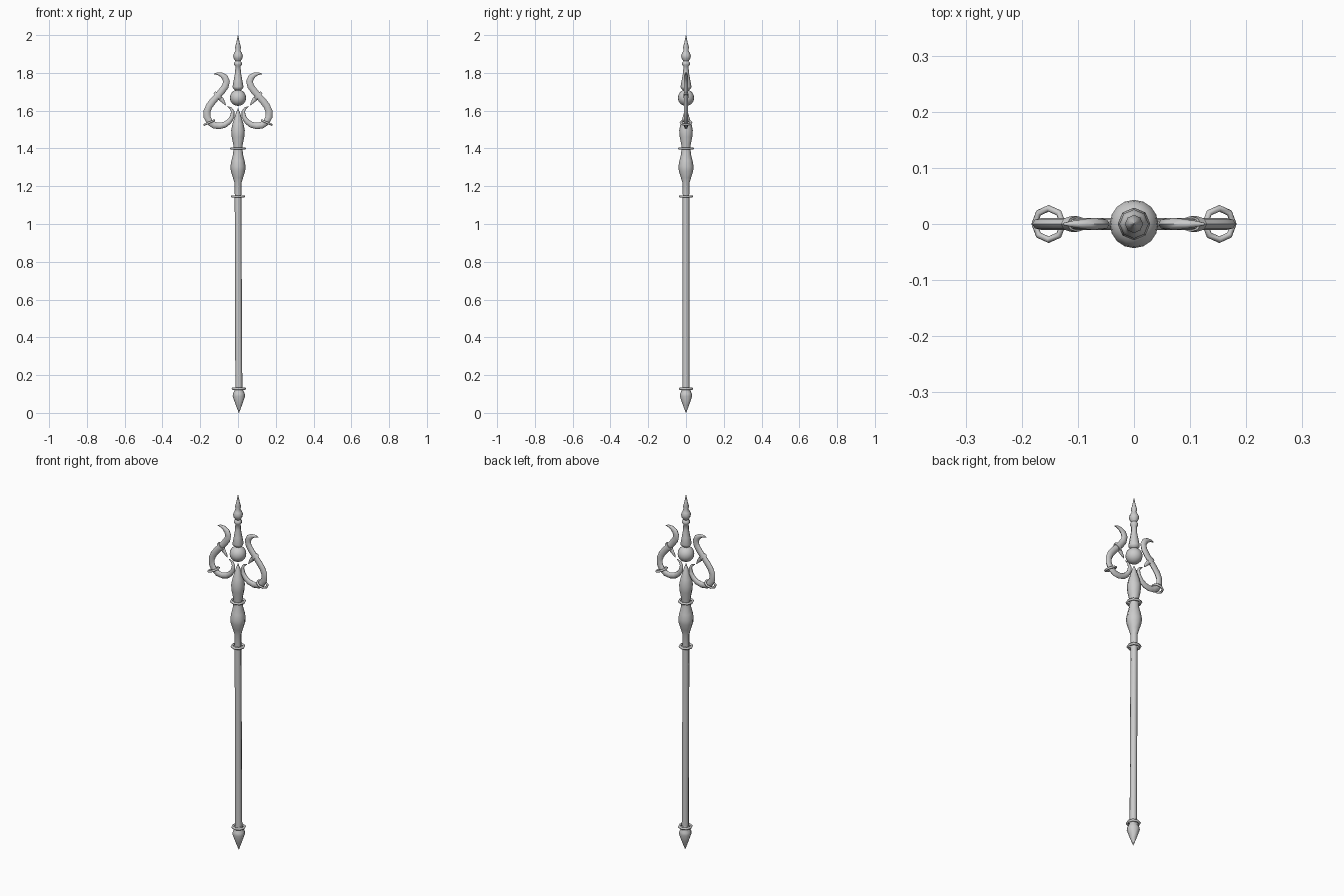
import bpy, bmesh, math
from mathutils import Vector, Matrix

if "Cube" in bpy.data.objects:
    bpy.data.objects.remove(bpy.data.objects["Cube"])


def finish(bm, name, angle=55):
    bmesh.ops.recalc_face_normals(bm, faces=bm.faces)
    me = bpy.data.meshes.new(name)
    bm.to_mesh(me)
    bm.free()
    ob = bpy.data.objects.new(name, me)
    bpy.context.collection.objects.link(ob)
    bpy.ops.object.select_all(action='DESELECT')
    ob.select_set(True)
    bpy.context.view_layer.objects.active = ob
    bpy.ops.object.shade_smooth_by_angle(angle=math.radians(angle))
    return ob


def skin(name, rings):
    """Join successive loops of points into a closed tube."""
    bm = bmesh.new()
    loops = [[bm.verts.new(p) for p in r] for r in rings]
    n = len(loops[0])
    for a, b in zip(loops, loops[1:]):
        for i in range(n):
            j = (i + 1) % n
            bm.faces.new((a[i], a[j], b[j], b[i]))
    bm.faces.new(loops[0])
    bm.faces.new(loops[-1])
    return finish(bm, name)


def lean(z):
    return 0.005 * max(0, 1 - z / 1.15)


def lathe(name, profile, n=8):
    return skin(name, [[(lean(z) + r * math.cos(math.tau * i / n),
                         r * math.sin(math.tau * i / n), z) for i in range(n)]
                       for r, z in profile])


def sweep(name, pts, n=8):
    """Sweep an ellipse along (x, z, in-plane half width, y half width)."""
    rings = []
    for k, (x, z, w, h) in enumerate(pts):
        a, b = pts[max(k - 1, 0)], pts[min(k + 1, len(pts) - 1)]
        t = Vector((b[0] - a[0], 0, b[1] - a[1])).normalized()
        nrm = Vector((-t.z, 0, t.x))
        c = Vector((x, 0, z))
        rings.append([c + nrm * w * math.cos(math.tau * i / n)
                      + Vector((0, h * math.sin(math.tau * i / n), 0)) for i in range(n)])
    return skin(name, rings)


def torus(name, loc, R, r, tilt=0, n=8, m=6):
    bm = bmesh.new()
    g = [[bm.verts.new(((R + r * math.cos(math.tau * j / m)) * math.cos(math.tau * i / n),
                        (R + r * math.cos(math.tau * j / m)) * math.sin(math.tau * i / n),
                        r * math.sin(math.tau * j / m))) for j in range(m)] for i in range(n)]
    for i in range(n):
        for j in range(m):
            k, l = (i + 1) % n, (j + 1) % m
            bm.faces.new((g[i][j], g[k][j], g[k][l], g[i][l]))
    bm.transform(Matrix.Translation(loc) @ Matrix.Rotation(tilt, 4, 'Y'))
    return finish(bm, name, 65)


def mirror_x(ob):
    m = ob.modifiers.new("mirror", 'MIRROR')
    m.use_axis = (True, False, False)
    m.use_mirror_merge = False


# Shaft and turned parts, bottom to top
lathe("foot_spike", [(0.001, 0), (0.016, 0.04), (0.033, 0.088), (0.031, 0.102),
                     (0.023, 0.12), (0.019, 0.135)])
lathe("shaft", [(0.0185, 0.125), (0.0175, 1.15)])
lathe("grip", [(0.017, 1.14), (0.018, 1.215), (0.027, 1.245), (0.038, 1.28), (0.040, 1.305),
               (0.035, 1.335), (0.026, 1.37), (0.024, 1.40)])
lathe("crown_bulb", [(0.023, 1.395), (0.025, 1.42), (0.033, 1.46), (0.036, 1.495),
                     (0.029, 1.53), (0.018, 1.565), (0.010, 1.59), (0.001, 1.612)])
lathe("top_spike", [(0.012, 1.705), (0.027, 1.718), (0.029, 1.727), (0.022, 1.765),
                    (0.015, 1.805), (0.014, 1.835), (0.021, 1.843), (0.021, 1.853),
                    (0.014, 1.862), (0.023, 1.876), (0.026, 1.89), (0.021, 1.905),
                    (0.012, 1.92), (0.016, 1.935), (0.009, 1.96), (0.001, 2.0)])

# Collars
for label, z, R in (("foot", 0.128, 0.031), ("lower", 1.146, 0.031), ("upper", 1.40, 0.035)):
    torus(label + "_collar", (lean(z), 0, z), R, 0.007)

# Floating orb
bm = bmesh.new()
bmesh.ops.create_uvsphere(bm, u_segments=16, v_segments=10, radius=0.043)
bm.transform(Matrix.Translation((0, 0, 1.668)))
finish(bm, "orb")

# Side scrolls
H = 0.011
scroll = [(0.055, 1.622, 0.002, 0.002), (0.038, 1.613, 0.006, 0.005), (0.028, 1.595, 0.009, 0.008),
          (0.031, 1.567, 0.012, H), (0.047, 1.542, 0.014, H), (0.070, 1.526, 0.016, H),
          (0.098, 1.519, 0.017, H), (0.126, 1.523, 0.018, H), (0.150, 1.540, 0.018, H),
          (0.164, 1.567, 0.018, H), (0.164, 1.598, 0.018, H), (0.152, 1.625, 0.018, H),
          (0.133, 1.650, 0.018, H), (0.110, 1.676, 0.017, H), (0.086, 1.703, 0.018, H),
          (0.067, 1.730, 0.018, H), (0.061, 1.755, 0.018, H), (0.070, 1.777, 0.017, H),
          (0.088, 1.791, 0.012, 0.009), (0.108, 1.796, 0.007, 0.006), (0.126, 1.794, 0.002, 0.002)]
mirror_x(sweep("scroll", scroll))

# Ring, band and leaf on each scroll
mirror_x(torus("scroll_ring", (0.152, 0, 1.537), 0.028, 0.006, math.radians(24)))
mirror_x(sweep("scroll_band", [(0.112, 1.673, 0.025, 0.014), (0.101, 1.685, 0.025, 0.014)]))
mirror_x(sweep("scroll_leaf", [(0.106, 1.678, 0.014, 0.008), (0.088, 1.660, 0.012, 0.007),
                               (0.074, 1.642, 0.007, 0.005), (0.065, 1.628, 0.001, 0.001)]))
